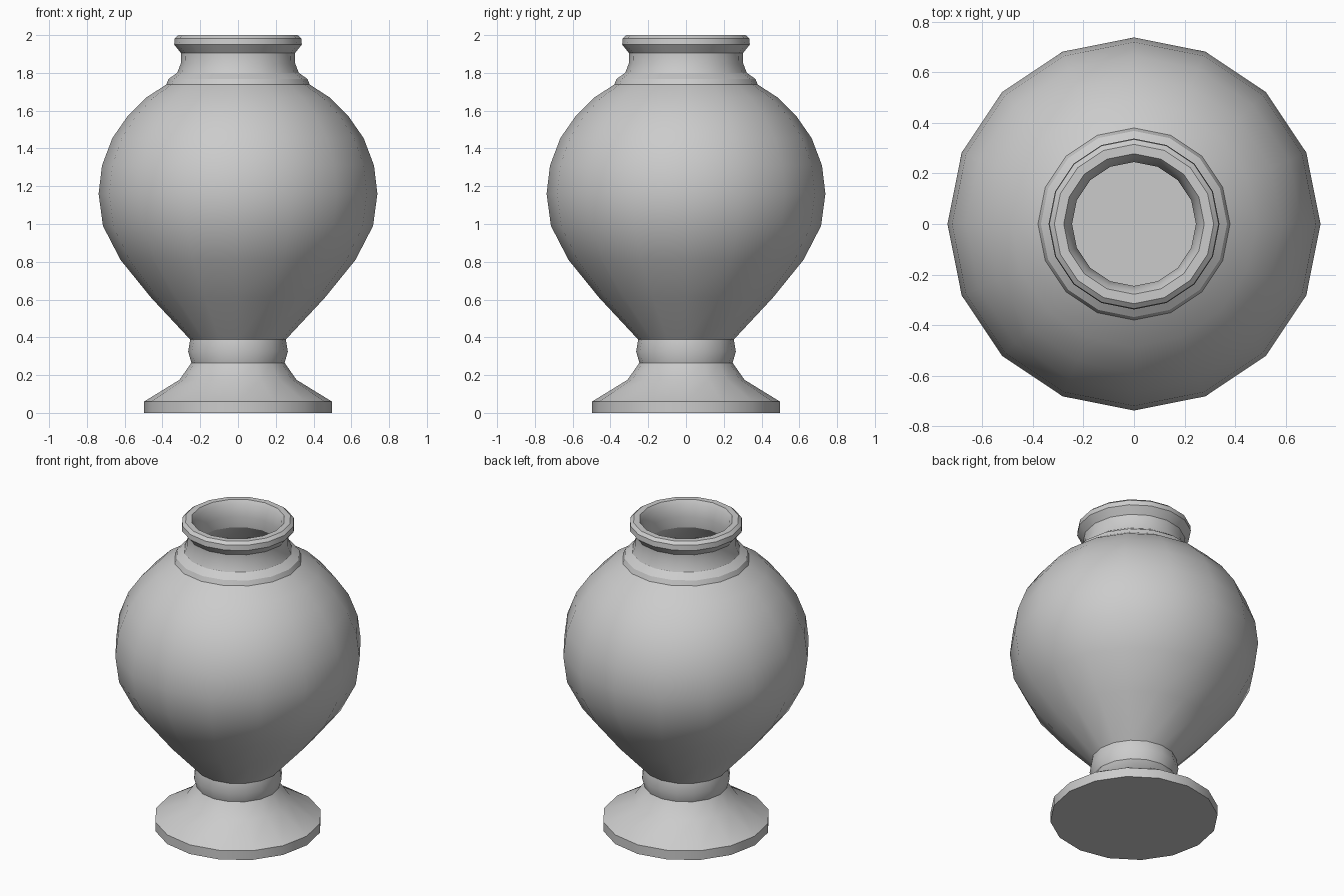
import bpy, bmesh, math
from mathutils import Vector

if "Cube" in bpy.data.objects:
    bpy.data.objects.remove(bpy.data.objects["Cube"])

SIDES = 16

# Outer silhouette, bottom to top, as (radius, height)
foot = [(0, 0), (0.497, 0), (0.497, 0.06), (0.31, 0.175), (0.247, 0.265)]
collar = [(0.264, 0.325), (0.253, 0.388)]
body = [(0.46, 0.61), (0.622, 0.81), (0.715, 0.99), (0.738, 1.16), (0.72, 1.31),
        (0.665, 1.455), (0.585, 1.57), (0.485, 1.67), (0.38, 1.738)]
neck = [(0.368, 1.768), (0.322, 1.80), (0.303, 1.85), (0.302, 1.905)]
lip = [(0.338, 1.95), (0.335, 1.983), (0.315, 2.0), (0.278, 2.0), (0.262, 1.975)]

# Hollow inside, top to bottom
inside = [(0.245, 1.90), (0.25, 1.83), (0.32, 1.735), (0.455, 1.64), (0.55, 1.55),
          (0.63, 1.44), (0.685, 1.30), (0.70, 1.16), (0.68, 1.0), (0.59, 0.83),
          (0.43, 0.63), (0.25, 0.44), (0, 0.44)]


def lathe(name, profile):
    bm = bmesh.new()
    verts = [bm.verts.new((r, 0, z)) for r, z in profile]
    edges = [bm.edges.new(pair) for pair in zip(verts, verts[1:])]
    bmesh.ops.spin(bm, geom=verts + edges, cent=(0, 0, 0), axis=(0, 0, 1),
                   angle=math.tau, steps=SIDES, use_merge=False)
    bmesh.ops.remove_doubles(bm, verts=bm.verts, dist=0.0005)
    bmesh.ops.recalc_face_normals(bm, faces=bm.faces)
    mesh = bpy.data.meshes.new(name)
    bm.to_mesh(mesh)
    bm.free()
    obj = bpy.data.objects.new(name, mesh)
    bpy.context.collection.objects.link(obj)
    return obj


# One continuous hollow vessel turned around z
vase = lathe("vase", foot + collar + body + neck + lip + inside)
bpy.context.view_layer.objects.active = vase
vase.select_set(True)
bpy.ops.object.shade_smooth_by_angle(angle=math.radians(30))
